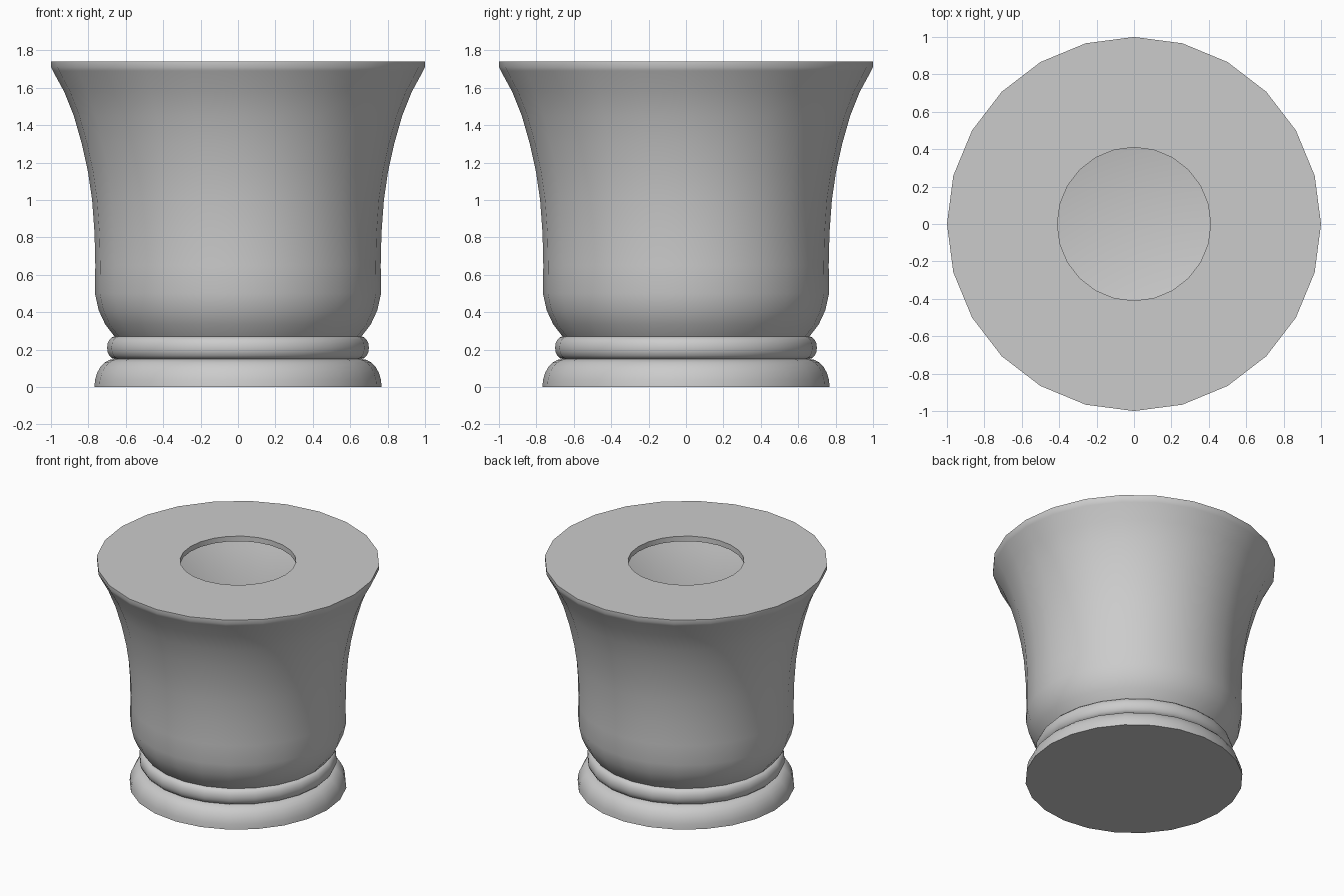
import bpy, bmesh, math

cube = bpy.data.objects.get("Cube")
if cube:
    bpy.data.objects.remove(cube, do_unlink=True)

SIDES = 24

stone = bpy.data.materials.new("light_grey")
stone.use_nodes = True
grey = (0.6, 0.6, 0.6, 1)
stone.diffuse_color = grey
stone.node_tree.nodes["Principled BSDF"].inputs["Base Color"].default_value = grey


def lathe(name, profile):
    """Turn a (radius, height) profile around z, with caps where it meets the axis."""
    bm = bmesh.new()
    verts = [bm.verts.new((r, 0, z)) for r, z in profile]
    edges = [bm.edges.new(pair) for pair in zip(verts, verts[1:])]
    bmesh.ops.spin(bm, geom=verts + edges, cent=(0, 0, 0), axis=(0, 0, 1),
                   angle=math.tau, steps=SIDES, use_duplicate=False)
    bmesh.ops.remove_doubles(bm, verts=bm.verts, dist=0.0005)
    bmesh.ops.recalc_face_normals(bm, faces=bm.faces)
    mesh = bpy.data.meshes.new(name)
    bm.to_mesh(mesh)
    bm.free()
    mesh.materials.append(stone)
    obj = bpy.data.objects.new(name, mesh)
    bpy.context.collection.objects.link(obj)
    bpy.ops.object.select_all(action='DESELECT')
    obj.select_set(True)
    bpy.context.view_layer.objects.active = obj
    bpy.ops.object.shade_smooth_by_angle(angle=math.radians(40))
    return obj


# Flared bowl: outer wall from the foot up to the lip
wall = [(0.66, 0.27), (0.71, 0.335), (0.745, 0.41), (0.765, 0.5), (0.763, 0.65),
        (0.767, 0.82), (0.78, 1.0), (0.802, 1.15), (0.835, 1.3), (0.878, 1.45),
        (0.93, 1.58), (0.99, 1.69)]
THICK = 0.04
lip = [(1.0, 1.71), (1.0, 1.74)]
# Flat top with a round opening, then the hollow inside down to the floor
opening = [(0.41, 1.74), (0.41, 1.70)]
inside = [(r - THICK, z) for r, z in reversed(wall[1:-1])]
lathe("bowl", [(0, 0.27)] + wall + lip + opening + [(0.93, 1.70)] + inside
      + [(0.62, 0.31), (0, 0.31)])

# Rounded collar between bowl and foot
collar = [(0.66 + 0.04 * math.sin(math.pi * i / 8), 0.15 + 0.06 * (1 - math.cos(math.pi * i / 8)))
          for i in range(9)]
lathe("collar", [(0, 0.15)] + collar + [(0, 0.27)])

# Domed foot
foot = [(0.66 + 0.108 * math.cos(a), 0.15 * math.sin(a))
        for a in (math.pi / 2 * i / 6 for i in range(7))]
lathe("foot", [(0, 0)] + foot + [(0, 0.15)])
